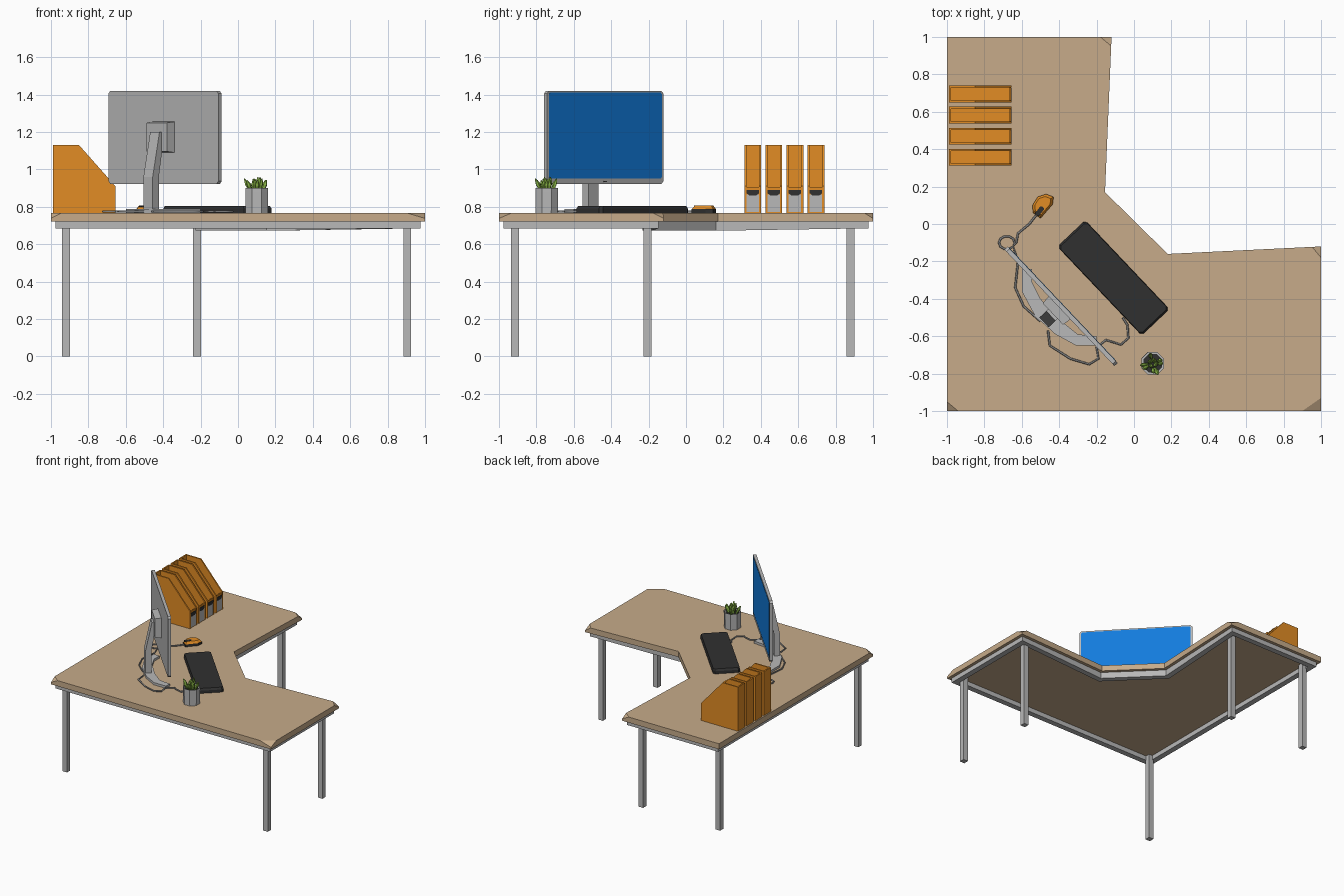
import bpy, bmesh, math, random
from mathutils import Matrix, Vector

if "Cube" in bpy.data.objects:
    bpy.data.objects.remove(bpy.data.objects["Cube"])
random.seed(4)


def material(name, r, g, b):
    m = bpy.data.materials.new(name)
    m.use_nodes = True
    m.diffuse_color = (r, g, b, 1)
    m.node_tree.nodes["Principled BSDF"].inputs["Base Color"].default_value = (r, g, b, 1)
    return m


WOOD = material("wood", .57, .41, .255)
METAL = material("grey metal", .48, .48, .48)
ORANGE = material("orange", .76, .265, .018)
BLUE = material("screen blue", .006, .2, .72)
BLACK = material("dark plastic", .03, .03, .03)
GREEN = material("leaf green", .25, .46, .06)
CABLE = material("cable grey", .25, .25, .25)

AXES = {"z": lambda a, b, h: (a, b, h),
        "y": lambda a, b, h: (a, h, b),
        "x": lambda a, b, h: (h, a, b)}
DESK_Z = 0.768


def finish(name, bm, mat, place=None):
    bmesh.ops.recalc_face_normals(bm, faces=bm.faces)
    if place:
        bm.transform(place)
    mesh = bpy.data.meshes.new(name)
    bm.to_mesh(mesh)
    bm.free()
    mesh.materials.append(mat)
    ob = bpy.data.objects.new(name, mesh)
    bpy.context.collection.objects.link(ob)
    return ob


def prism_mesh(pts, lo, hi, axis="z", taper=1):
    """Extrude a 2D outline from lo to hi, scaling the far end by taper."""
    bm = bmesh.new()
    pts = [Vector(p) for p in pts]
    mid = sum(pts, Vector((0, 0))) / len(pts)
    far = [mid + (p - mid) * taper for p in pts]
    bottom = [bm.verts.new(AXES[axis](*p, lo)) for p in pts]
    top = [bm.verts.new(AXES[axis](*p, hi)) for p in far]
    bm.faces.new(bottom)
    bm.faces.new(top)
    for i in range(len(pts)):
        j = (i + 1) % len(pts)
        bm.faces.new((bottom[i], bottom[j], top[j], top[i]))
    return bm


def prism(name, pts, lo, hi, mat, axis="z", taper=1, place=None):
    return finish(name, prism_mesh(pts, lo, hi, axis, taper), mat, place)


def rect(x0, x1, y0, y1, c=0):
    """Rectangle outline with corners cut by c."""
    if not c:
        return [(x0, y0), (x1, y0), (x1, y1), (x0, y1)]
    return [(x0 + c, y0), (x1 - c, y0), (x1, y0 + c), (x1, y1 - c),
            (x1 - c, y1), (x0 + c, y1), (x0, y1 - c), (x0, y0 + c)]


def inset(pts, d):
    """Move a counter-clockwise outline inward by d."""
    pts = [Vector(p) for p in pts]
    out = []
    for i, p in enumerate(pts):
        e1 = (p - pts[i - 1]).normalized()
        e2 = (pts[(i + 1) % len(pts)] - p).normalized()
        n1, n2 = Vector((-e1.y, e1.x)), Vector((-e2.y, e2.x))
        out.append(p + (n1 + n2) * d / (1 + n1.dot(n2)))
    return out


def cable(name, pts, z=DESK_Z + .007):
    cu = bpy.data.curves.new(name, "CURVE")
    cu.dimensions = "3D"
    cu.bevel_depth = .006
    cu.bevel_resolution = 1
    sp = cu.splines.new("POLY")
    sp.points.add(len(pts) - 1)
    for point, (x, y) in zip(sp.points, pts):
        point.co = (x, y, z, 1)
    temp = bpy.data.objects.new(name + " path", cu)
    mesh = bpy.data.meshes.new_from_object(temp)
    bpy.data.objects.remove(temp)
    mesh.materials.clear()
    mesh.materials.append(CABLE)
    bpy.context.collection.objects.link(bpy.data.objects.new(name, mesh))


# Corner desk top with worn corners
outline = [(-1, -1), (1, -1), (1, -.12), (.18, -.16), (-.155, .17), (-.12, 1), (-1, 1)]
bm = prism_mesh(outline, .722, DESK_Z)
for x, y, dx, dy in ((1, -1, -.1, .07), (-1, -1, .06, .05), (1, -.12, -.05, -.06), (-.12, 1, -.06, -.05)):
    a, b = Vector((x + dx, y, DESK_Z)), Vector((x, y + dy, DESK_Z))
    low = Vector((x, y, DESK_Z - .03))
    normal = (b - a).cross(low - a).normalized()
    if normal.z < 0:
        normal.negate()
    cut = bmesh.ops.bisect_plane(bm, geom=bm.verts[:] + bm.edges[:] + bm.faces[:],
                                 plane_co=a, plane_no=normal, clear_outer=True)
    bmesh.ops.holes_fill(bm, edges=[e for e in bm.edges if e.is_boundary])
finish("desk_top", bm, WOOD)

# Metal frame running under the rim, dipping at the inner corner
bm = bmesh.new()
loops = []
for d, z in ((.025, .725), (.025, .685), (.07, .685), (.07, .725)):
    loops.append([bm.verts.new((p.x, p.y, z - (.013 if i in (3, 4) and z < .7 else 0)))
                  for i, p in enumerate(inset(outline, d))])
for k in range(4):
    for i in range(len(outline)):
        j = (i + 1) % len(outline)
        a, b = loops[k], loops[(k + 1) % 4]
        bm.faces.new((a[i], a[j], b[j], b[i]))
finish("desk_frame", bm, METAL)

# Legs
for x, y in ((-.92, -.915), (.905, -.915), (.905, -.205), (-.22, .88), (-.92, .88)):
    prism("desk_leg", rect(x - .021, x + .021, y - .021, y + .021), 0, .724, METAL)

# Monitor, built facing local +y and turned into the corner
turn = Matrix.Translation((-.39, -.44, 0)) @ Matrix.Rotation(math.radians(-46.6), 4, "Z")
prism("monitor_case", rect(-.428, .428, .922, 1.42, .015), -.012, .012, METAL, "y", place=turn)
prism("monitor_screen", rect(-.415, .415, .952, 1.41, .008), .011, .014, BLUE, "y", place=turn)
prism("monitor_power_light", rect(-.012, .012, .933, .939), .011, .014, BLACK, "y", place=turn)
prism("monitor_mount", rect(-.085, .085, 1.09, 1.255), -.01, -.06, METAL, "y", .93, turn)
arm = [(-.125, .78), (-.125, .96), (-.075, 1.2), (-.038, 1.2), (-.08, .96), (-.08, .78)]
prism("monitor_arm", arm, -.036, .036, METAL, "x", place=turn)

# Crescent stand base
arc = [(-.6, -.24), (-.6, -.36), (-.53, -.49), (-.42, -.59), (-.31, -.65), (-.2, -.65),
       (-.2, -.6), (-.3, -.59), (-.4, -.51), (-.5, -.4), (-.545, -.31), (-.545, -.24)]
prism("monitor_base", arc, DESK_Z, .787, METAL)

# Keyboard
turn = Matrix.Translation((-.11, -.288, 0)) @ Matrix.Rotation(math.radians(-46.5), 4, "Z")
prism("keyboard_body", rect(-.327, .327, -.102, .102, .014), DESK_Z, .79, BLACK, place=turn)
prism("keyboard_top", rect(-.327, .327, -.102, .102, .014), .79, .805, BLACK, taper=.97, place=turn)

# Mouse
shell = [(-.5, .03), (-.435, .105), (-.43, .145), (-.47, .16), (-.515, .145), (-.543, .1), (-.54, .06)]
prism("mouse_base", shell, DESK_Z, .788, BLACK)
prism("mouse_shell", shell, .788, .806, ORANGE, taper=.75)
turn = Matrix.Translation((-.505, .068, 0)) @ Matrix.Rotation(math.radians(-38), 4, "Z")
prism("mouse_wheel", rect(-.013, .013, -.028, .028, .006), .8, .808, BLACK, place=turn)

# Cables
ring = [(-.68 + .042 * math.cos(t * math.pi / 5), -.1 + .035 * math.sin(t * math.pi / 5)) for t in range(-1, 10)]
cable("mouse_cable", [(-.525, .045), (-.56, 0), (-.62, -.05), (-.63, -.1)] + ring +
      [(-.62, -.2), (-.635, -.34), (-.59, -.44), (-.5, -.52)])
cable("keyboard_cable", [(-.06, -.5), (-.035, -.54), (-.03, -.61), (-.07, -.645), (-.15, -.62),
                         (-.2, -.66), (-.19, -.72), (-.24, -.75), (-.34, -.72), (-.45, -.65), (-.46, -.57)])

# Plant pot with a rim and soil
px, py = .1, -.745


def circle(r, n=8):
    return [(px + r * math.cos((i + .5) * math.tau / n), py + r * math.sin((i + .5) * math.tau / n))
            for i in range(n)]


bm = prism_mesh(circle(.064), DESK_Z, .9, taper=1.03)
top = max(bm.faces, key=lambda f: f.calc_center_median().z)
bmesh.ops.inset_region(bm, faces=[top], thickness=.009)
bmesh.ops.translate(bm, verts=top.verts, vec=(0, 0, -.02))
finish("plant_pot", bm, METAL)
prism("plant_soil", circle(.054), .878, .884, BLACK)

# Pointed leaves fanning outward
bm = bmesh.new()
for i in range(14):
    inner = i % 2
    lean = Matrix.Rotation(i * 2.4, 4, "Z") @ Matrix.Translation((.012 if inner else .03, 0, 0))
    lean = lean @ Matrix.Rotation(.12 if inner else random.uniform(.3, .5), 4, "Y")
    tall = random.uniform(.065, .083)
    for z0, z1, r0, r1 in ((0, .6, .007, .013), (.6, 1, .013, .003)):
        place = Matrix.Translation((px, py, .88)) @ lean @ Matrix.Translation((0, 0, tall * (z0 + z1) / 2))
        bmesh.ops.create_cone(bm, cap_ends=True, segments=5, radius1=r0, radius2=r1,
                              depth=tall * (z1 - z0), matrix=place)
finish("plant_leaves", bm, GREEN)

# Row of magazine files, open along the top and slope
BACK, FRONT, WALL = -.99, -.655, .011
side = [(BACK, DESK_Z), (FRONT, DESK_Z), (FRONT, .91), (-.85, 1.13), (BACK, 1.13)]
for i in range(4):
    y0 = .312 + i * .1125
    y1 = y0 + .09
    mid = (y0 + y1) / 2
    prism("file_side", side, y0, y0 + WALL, ORANGE, "y")
    prism("file_side", side, y1 - WALL, y1, ORANGE, "y")
    inner = (y0 + WALL, y1 - WALL)
    prism("file_back", rect(BACK, BACK + WALL, *inner), DESK_Z, 1.13, ORANGE)
    prism("file_front", rect(FRONT - WALL, FRONT - .003, *inner), DESK_Z, .905, ORANGE)
    prism("file_floor", rect(BACK + WALL, FRONT - WALL, *inner), DESK_Z, DESK_Z + .01, ORANGE)
    prism("file_label", rect(mid - .033, mid + .033, .772, .866), FRONT - .005, FRONT - .001, METAL, "x")
    grip = [(mid - .033, .89), (mid - .033, .872), (mid - .018, .86), (mid + .018, .86),
            (mid + .033, .872), (mid + .033, .89)]
    prism("file_grip", grip, FRONT - .004, FRONT, BLACK, "x")
